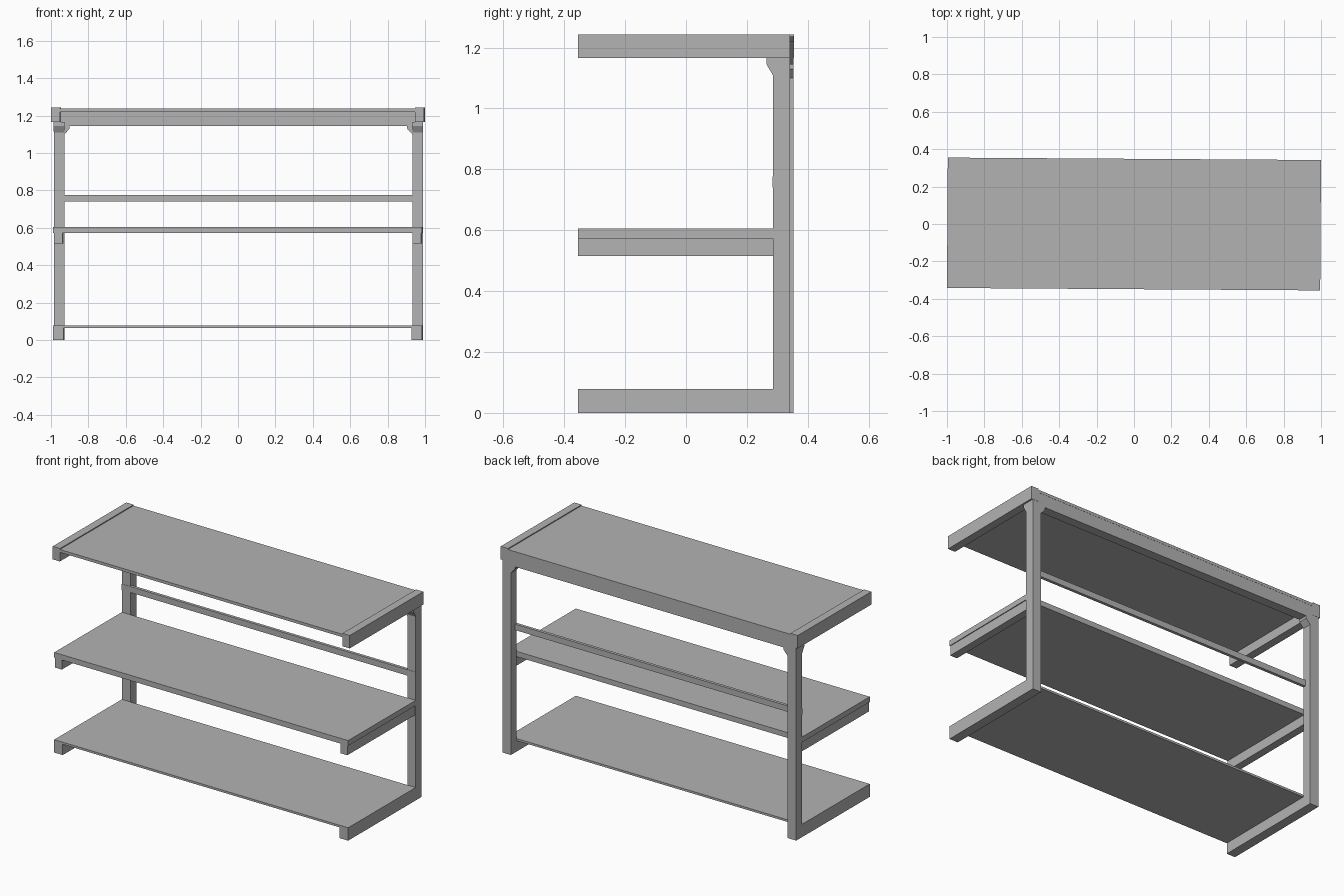
import bpy
import bmesh
from mathutils import Matrix

cube = bpy.data.objects.get("Cube")
if cube:
    bpy.data.objects.remove(cube, do_unlink=True)

# One painted metal finish
grey = bpy.data.materials.new("plain_grey")
grey.use_nodes = True
colour = (0.45, 0.45, 0.45, 1)
grey.diffuse_color = colour
grey.node_tree.nodes["Principled BSDF"].inputs["Base Color"].default_value = colour

TURN = -0.0065          # the whole unit stands very slightly turned
FRONT, BACK = -0.3485, 0.3475
LEG_FRONT = 0.2915
LEG_IN, LEG_OUT = 0.93, 0.987


def finish(name, bm):
    bmesh.ops.recalc_face_normals(bm, faces=bm.faces)
    mesh = bpy.data.meshes.new(name)
    bm.to_mesh(mesh)
    bm.free()
    mesh.materials.append(grey)
    obj = bpy.data.objects.new(name, mesh)
    obj.rotation_euler.z = TURN
    bpy.context.collection.objects.link(obj)
    return obj


def box(name, x, y, z):
    bm = bmesh.new()
    spans = (x, y, z)
    size = [b - a for a, b in spans]
    centre = [(a + b) / 2 for a, b in spans]
    bmesh.ops.create_cube(bm, size=1, matrix=Matrix.Translation(centre) @ Matrix.Diagonal((*size, 1)))
    return finish(name, bm)


def extrude(name, points, offset):
    bm = bmesh.new()
    face = bm.faces.new([bm.verts.new(p) for p in points])
    result = bmesh.ops.extrude_face_region(bm, geom=[face])
    verts = [g for g in result["geom"] if isinstance(g, bmesh.types.BMVert)]
    bmesh.ops.translate(bm, verts=verts, vec=offset)
    return finish(name, bm)


def span(side, a, b):
    return sorted((side * a, side * b))


# Legs, side arms and corner braces on both sides
for label, s in (("left", 1), ("right", -1)):
    outer = span(s, LEG_IN, LEG_OUT)
    box(label + "_leg", outer, (LEG_FRONT, BACK), (0, 1.165))
    box(label + "_top_arm", span(s, 0.949, 0.9977), (FRONT, 0.3485), (1.165, 1.243))
    box(label + "_middle_arm", span(s, 0.936, 0.982), (FRONT, LEG_FRONT), (0.515, 0.573))
    box(label + "_bottom_arm", outer, (FRONT, LEG_FRONT), (0, 0.065))

    # Brace in the plane of the back frame
    extrude(label + "_side_brace",
            [(s * x, LEG_FRONT, z) for x, z in
             ((0.93, 1.1), (0.903, 1.13), (0.903, 1.147), (0.93, 1.147))],
            (0, BACK - LEG_FRONT, 0))
    # Brace under the top arm
    extrude(label + "_front_brace",
            [(s * LEG_IN, y, z) for y, z in
             ((LEG_FRONT, 1.11), (0.271, 1.145), (0.271, 1.165), (LEG_FRONT, 1.165))],
            (s * (LEG_OUT - LEG_IN), 0, 0))

# Back frame
box("top_back_beam", (-0.95, 0.95), (LEG_FRONT, BACK), (1.145, 1.22))
box("back_rail", (-LEG_OUT, LEG_OUT), (0.29, 0.308), (0.74, 0.776))

# Shelves
box("top_shelf", (-0.949, 0.949), (FRONT, 0.3485), (1.22, 1.237))
box("middle_shelf", (-LEG_OUT, LEG_OUT), (FRONT, LEG_FRONT), (0.573, 0.605))
box("bottom_shelf", (-LEG_OUT, LEG_OUT), (FRONT, LEG_FRONT), (0.065, 0.078))
